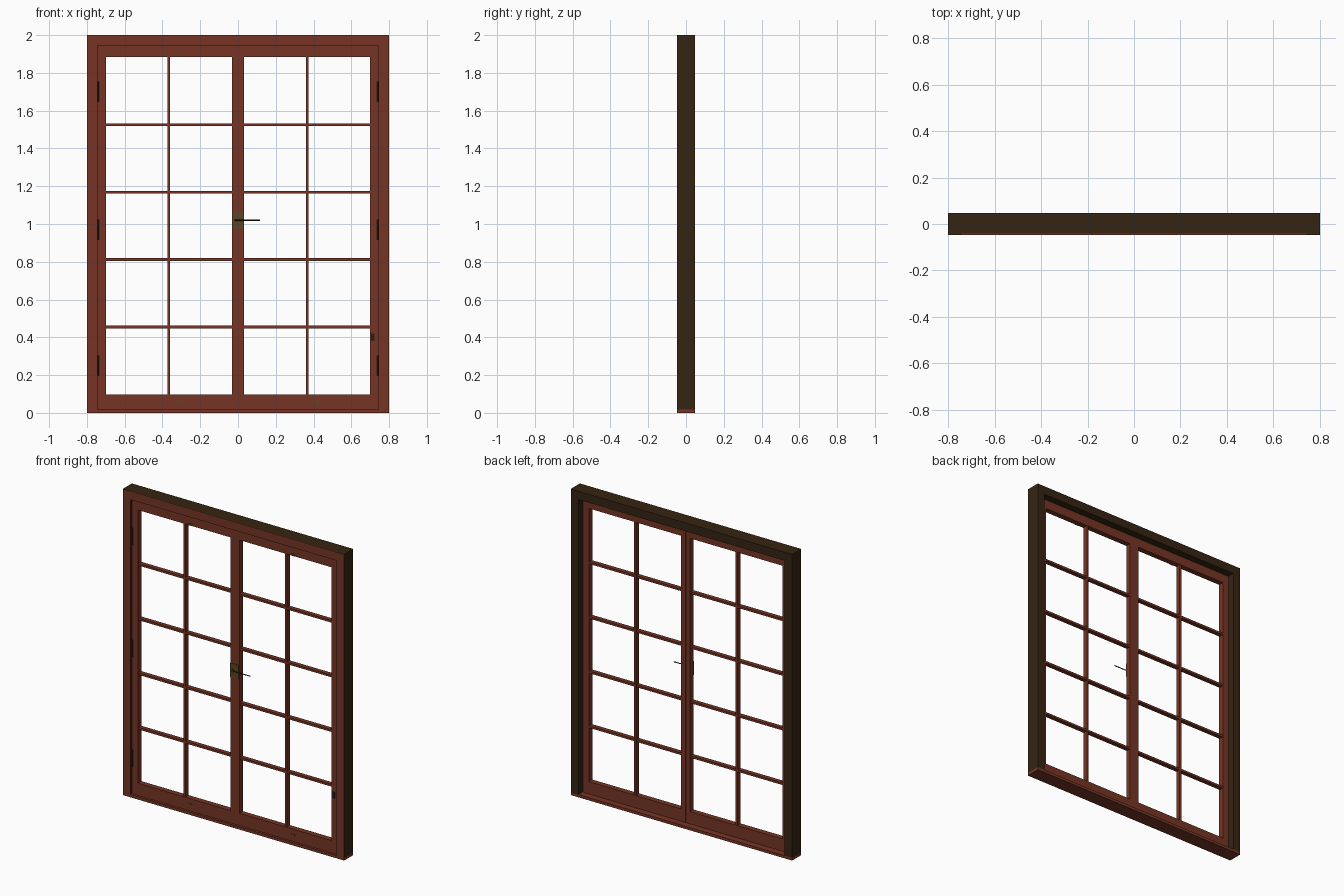
import bpy

cube = bpy.data.objects.get("Cube")
if cube:
    bpy.data.objects.remove(cube)


def material(name, rgb):
    m = bpy.data.materials.new(name)
    m.use_nodes = True
    color = (*rgb, 1)
    m.diffuse_color = color
    m.node_tree.nodes["Principled BSDF"].inputs["Base Color"].default_value = color
    return m


RED = material("red_brown_wood", (0.18, 0.036, 0.018))
DARK = material("dark_brown_wood", (0.036, 0.018, 0.006))
BRASS = material("aged_brass", (0.11, 0.06, 0.016))
IRON = material("dark_iron", (0.02, 0.015, 0.01))


def box(name, x, y, z, mat, front=None):
    """Box between pairs of limits, with an optional colour on its front face."""
    (x0, x1), (y0, y1), (z0, z1) = sorted(x), sorted(y), sorted(z)
    verts = [(a, b, c) for a in (x0, x1) for b in (y0, y1) for c in (z0, z1)]
    faces = [(0, 1, 3, 2), (4, 6, 7, 5), (0, 4, 5, 1),
             (2, 3, 7, 6), (0, 2, 6, 4), (1, 5, 7, 3)]
    mesh = bpy.data.meshes.new(name)
    mesh.from_pydata(verts, [], faces)
    mesh.materials.append(mat)
    if front:
        mesh.materials.append(front)
        for p in mesh.polygons:
            p.material_index = int(p.normal.y < -0.5)
    ob = bpy.data.objects.new(name, mesh)
    bpy.context.collection.objects.link(ob)
    return ob


def cylinder(name, radius, depth, loc, mat, rot=(0, 0, 0)):
    bpy.ops.mesh.primitive_cylinder_add(vertices=16, radius=radius, depth=depth,
                                        location=loc, rotation=rot)
    ob = bpy.context.object
    ob.name = name
    ob.data.materials.append(mat)
    bpy.ops.object.shade_smooth_by_angle()
    return ob


FRONT, BACK = -0.047, 0.047
HALF, JAMB, EDGE = 0.8, 0.745, 0.735
SILL, TOP, HEAD = 0.018, 2.0, 1.945
LEAF = (-0.032, 0.004)
OPEN_IN, OPEN_OUT, OPEN_LOW, OPEN_TOP = 0.033, 0.70, 0.098, 1.883

# Outer frame
box("sill", (-HALF, HALF), (FRONT, BACK), (0, SILL), RED)
box("head", (-JAMB, JAMB), (FRONT + 0.006, BACK), (HEAD, TOP), DARK, RED)
box("head_facing", (-JAMB, JAMB), (FRONT, FRONT + 0.006), (HEAD, TOP), RED)
box("head_stop", (-JAMB, JAMB), (-0.028, 0.0), (HEAD - 0.006, HEAD), RED)

for side, s in (("left", 1), ("right", -1)):
    box(side + "_jamb", (s * JAMB, s * HALF), (FRONT, BACK), (SILL, TOP), DARK, RED)
    box(side + "_stop", (s * EDGE, s * JAMB), (-0.028, 0.0), (SILL, HEAD), RED)

    # Door leaf: stiles, rails and glazing bars
    gap = 0.001
    box(side + "_outer_stile", (s * OPEN_OUT, s * EDGE), LEAF, (SILL, HEAD - 0.005), RED)
    box(side + "_meeting_stile", (s * gap, s * OPEN_IN), LEAF, (SILL, HEAD - 0.005), RED)
    span = (s * OPEN_IN, s * OPEN_OUT)
    box(side + "_bottom_rail", span, LEAF, (SILL, OPEN_LOW), RED)
    box(side + "_top_rail", span, LEAF, (OPEN_TOP, HEAD - 0.005), RED)
    mid = s * (OPEN_IN + OPEN_OUT) / 2
    box(side + "_upright_bar", (mid - 0.007, mid + 0.007), (-0.029, 0.001),
        (OPEN_LOW, OPEN_TOP), RED)
    step = (OPEN_TOP - OPEN_LOW) / 5
    for i in range(1, 5):
        z = OPEN_LOW + i * step
        box(f"{side}_cross_bar_{i}", span, (-0.028, 0.0), (z - 0.007, z + 0.007), RED)

    # Hinges in the gap beside each leaf
    for i, z in enumerate((0.25, 0.97, 1.70)):
        cylinder(f"{side}_hinge_{i}", 0.004, 0.11, (s * 0.740, -0.031, z), IRON)

    # Small catches on the top and bottom rails
    for part, z in (("top", 1.890), ("bottom", 0.060)):
        x = s * 0.37 + 0.05
        box(f"{side}_{part}_catch", (x - 0.015, x + 0.015), (-0.036, -0.032),
            (z - 0.006, z + 0.006), BRASS)

# Lock plate, lever and side latch
box("lock_plate", (-0.031, 0.031), (-0.037, -0.032), (0.975, 1.065), BRASS)
cylinder("lever_boss", 0.012, 0.006, (-0.015, -0.04, 1.02), BRASS, (1.5708, 0, 0))
cylinder("lever_handle", 0.003, 0.135, (0.05, -0.042, 1.02), IRON, (0, 1.5708, 0))
box("side_latch", (0.703, 0.723), (-0.037, -0.032), (0.38, 0.42), IRON)
